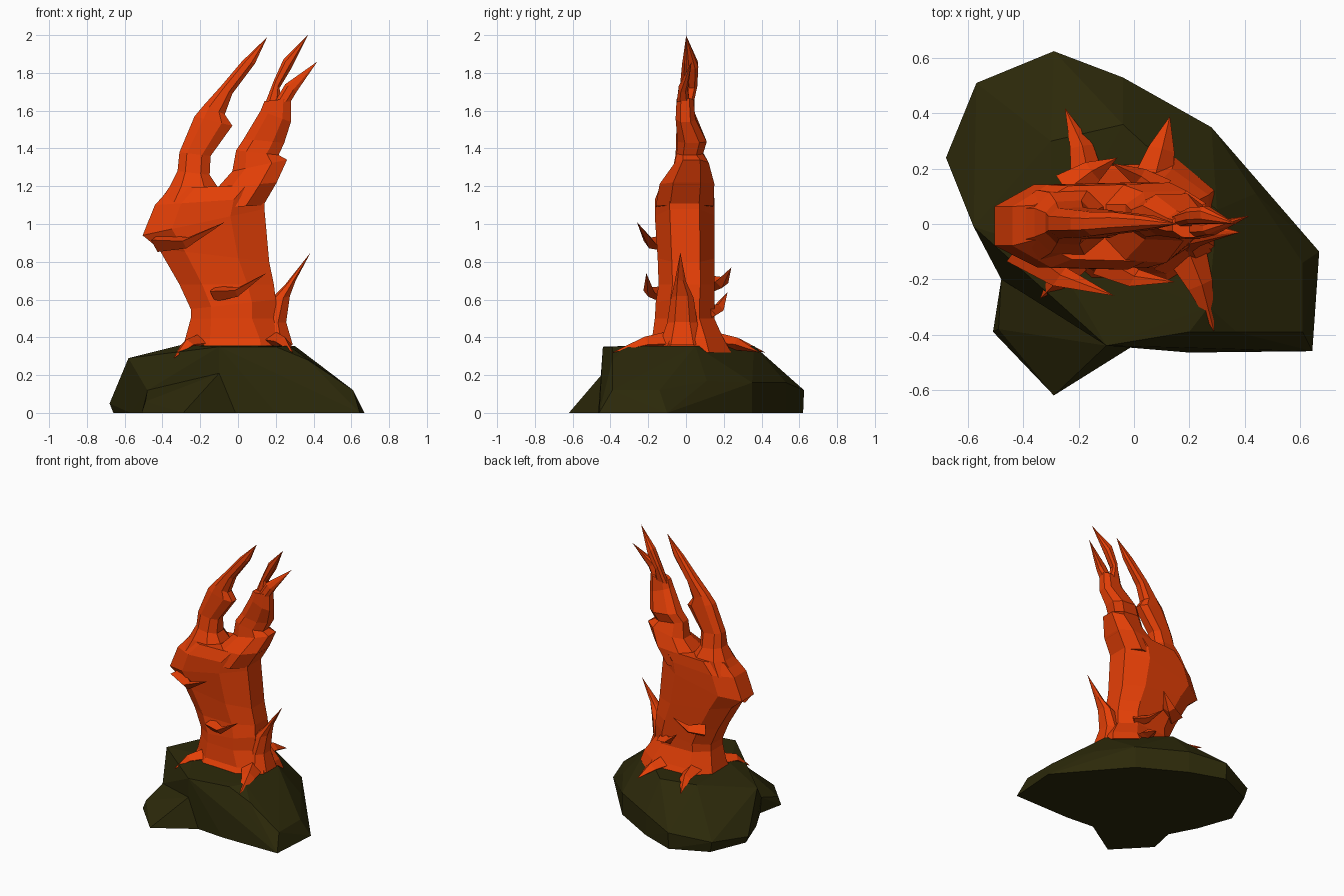
import bpy, bmesh
from mathutils import Vector


def material(name, rgb):
    m = bpy.data.materials.new(name)
    m.diffuse_color = (*rgb, 1)
    return m


FLAME = material("flame orange", (0.78, 0.05, 0.002))
ROCK = material("dark olive rock", (0.025, 0.022, 0.003))


def finish(name, bm, mat):
    bmesh.ops.recalc_face_normals(bm, faces=bm.faces)
    me = bpy.data.meshes.new(name)
    bm.to_mesh(me)
    bm.free()
    me.materials.append(mat)
    ob = bpy.data.objects.new(name, me)
    bpy.context.collection.objects.link(ob)
    return ob


def hull(name, pts):
    """Faceted boulder from its corner points."""
    bm = bmesh.new()
    for p in pts:
        bm.verts.new(p)
    res = bmesh.ops.convex_hull(bm, input=bm.verts)
    junk = [g for g in res["geom_interior"] if isinstance(g, bmesh.types.BMVert)]
    bmesh.ops.delete(bm, geom=junk, context='VERTS')
    return finish(name, bm, ROCK)


def loft(name, rings, tip=None):
    """Eight-sided tongue; each ring = left x,z, right x,z, front y, back y."""
    bm = bmesh.new()
    loops = []
    for xl, zl, xr, zr, y0, y1 in rings:
        ym, h = (y0 + y1) / 2, (y1 - y0) / 2
        outline = [(0, -.45), (.24, -.95), (.72, -1), (1, -.5),
                   (1, .5), (.76, 1), (.22, .95), (0, .45)]
        loops.append([bm.verts.new((xl + (xr - xl) * t, ym + h * s, zl + (zr - zl) * t))
                      for t, s in outline])
    for a, b in zip(loops, loops[1:]):
        for i in range(8):
            j = (i + 1) % 8
            bm.faces.new((a[i], a[j], b[j], b[i]))
    bm.faces.new(loops[0])
    if tip:
        t = bm.verts.new(tip)
        for i in range(8):
            bm.faces.new((loops[-1][i], loops[-1][(i + 1) % 8], t))
    else:
        bm.faces.new(loops[-1])
    return finish(name, bm, FLAME)


def spike(name, base, mid, tip, r):
    """Bent four-sided thorn."""
    bm = bmesh.new()
    pts = [Vector(p) for p in (base, mid, tip)]
    d = (pts[1] - pts[0]).normalized()
    u = d.cross(Vector((0.1, 0.2, 1))).normalized()
    w = d.cross(u)
    loops = [[bm.verts.new(p + q * k) for q in (u, w * .7, -u, -w * .7)]
             for p, k in ((pts[0], r), (pts[1], r * .6))]
    t = bm.verts.new(pts[2])
    bm.faces.new(loops[0])
    for i in range(4):
        j = (i + 1) % 4
        bm.faces.new((loops[0][i], loops[0][j], loops[1][j], loops[1][i]))
        bm.faces.new((loops[1][i], loops[1][j], t))
    return finish(name, bm, FLAME)


# Rock base: main boulder and the front left outcrop
foot = [(-.66, .24), (-.57, -.01), (-.47, -.2), (-.1, -.44), (.2, -.465), (.645, -.46),
        (.67, -.1), (.28, .35), (-.04, .53), (-.29, .62), (-.55, .5)]
hull("rock_base", [(x, y, 0) for x, y in foot] + [
    (-.68, .24, .05), (-.57, .51, .08), (-.29, .625, .12), (-.04, .53, .16),
    (.28, .35, .16), (.44, .11, .17), (.61, -.39, .12), (.61, -.14, .12),
    (-.58, -.01, .29), (-.48, -.2, .12), (-.1, -.44, .35), (.2, -.39, .35),
    (.37, -.39, .28), (.3, .05, .355), (.27, -.3, .355), (-.04, .36, .355),
    (-.3, .3, .355), (-.3, -.1, .36)])
hull("rock_outcrop", [
    (-.29, -.62, 0), (-.51, -.39, 0), (-.47, -.2, 0), (.03, -.42, 0), (0, -.2, 0),
    (-.48, -.2, .12), (-.1, -.44, .21), (-.1, -.3, .21), (-.49, -.38, .06)])

# Main flame body
loft("flame_body", [
    (-.3, .32, .29, .32, -.23, .24), (-.28, .39, .27, .39, -.18, .2),
    (-.25, .5, .2, .5, -.165, .15), (-.25, .55, .2, .6, -.16, .15),
    (-.31, .68, .19, .68, -.145, .15), (-.42, .87, .165, .8, -.15, .15),
    (-.505, .94, .14, 1.08, -.165, .15), (-.44, 1.10, .14, 1.14, -.165, .15),
    (-.36, 1.19, .2, 1.21, -.135, .145)])

# Left horn
loft("left_flame_horn", [
    (-.43, 1.1, -.08, 1.1, -.14, .13), (-.36, 1.2, -.11, 1.2, -.11, .12),
    (-.32, 1.28, -.15, 1.26, -.075, .085), (-.31, 1.38, -.145, 1.36, -.055, .06),
    (-.23, 1.57, -.03, 1.52, -.05, .05), (-.18, 1.63, -.07, 1.58, -.045, .045),
    (-.09, 1.73, -.03, 1.69, -.035, .045), (.02, 1.86, .09, 1.85, -.02, .03)],
    (.155, 0, 1.99))

# Right horn with its two split tips
loft("right_flame_horn", [
    (-.2, 1.08, .135, 1.1, -.16, .145), (-.11, 1.19, .205, 1.22, -.14, .15),
    (-.03, 1.28, .26, 1.34, -.06, .12), (-.01, 1.39, .215, 1.365, -.05, .09),
    (.03, 1.45, .245, 1.43, -.045, .11), (.12, 1.6, .28, 1.54, -.055, .05),
    (.14, 1.65, .28, 1.665, -.05, .04)])
loft("tall_flame_tip", [
    (.14, 1.63, .23, 1.64, -.01, .04), (.19, 1.76, .22, 1.72, .0, .06),
    (.24, 1.87, .28, 1.82, .0, .065)], (.37, 0, 2.0))
loft("short_flame_tip", [
    (.19, 1.64, .28, 1.65, -.05, .02), (.25, 1.74, .31, 1.7, -.04, .01)],
    (.42, .03, 1.86))

# Side tongue on the right
loft("side_flame", [
    (.08, .36, .29, .36, -.14, .1), (.1, .47, .255, .48, -.1, .06),
    (.15, .58, .275, .62, -.08, .04), (.25, .68, .305, .70, -.06, .0)],
    (.385, -.03, .85))

# Thorns on the front and back: base, bend, tip, radius
for i, (b, m, t, r) in enumerate([
        ((-.42, -.08, .9), (-.27, -.19, .90), (-.07, -.26, 1.01), .07),
        ((-.12, -.13, .63), (.0, -.195, .64), (.15, -.21, .74), .06),
        ((-.24, .12, .68), (-.15, .19, .69), (-.06, .24, .77), .07),
        ((.1, .11, .53), (.02, .17, .55), (-.08, .22, .64), .06)]):
    spike(f"flame_thorn_{i + 1}", b, m, t, r)

# Roots gripping the rock
for i, (b, m, t, r) in enumerate([
        ((-.2, -.1, .37), (-.27, -.2, .36), (-.34, -.27, .29), .07),
        ((.18, -.08, .38), (.24, -.22, .37), (.29, -.39, .32), .08),
        ((-.16, .12, .38), (-.19, .28, .365), (-.25, .42, .32), .07),
        ((.06, .12, .38), (.1, .27, .365), (.13, .39, .32), .08)]):
    spike(f"flame_root_{i + 1}", b, m, t, r)
